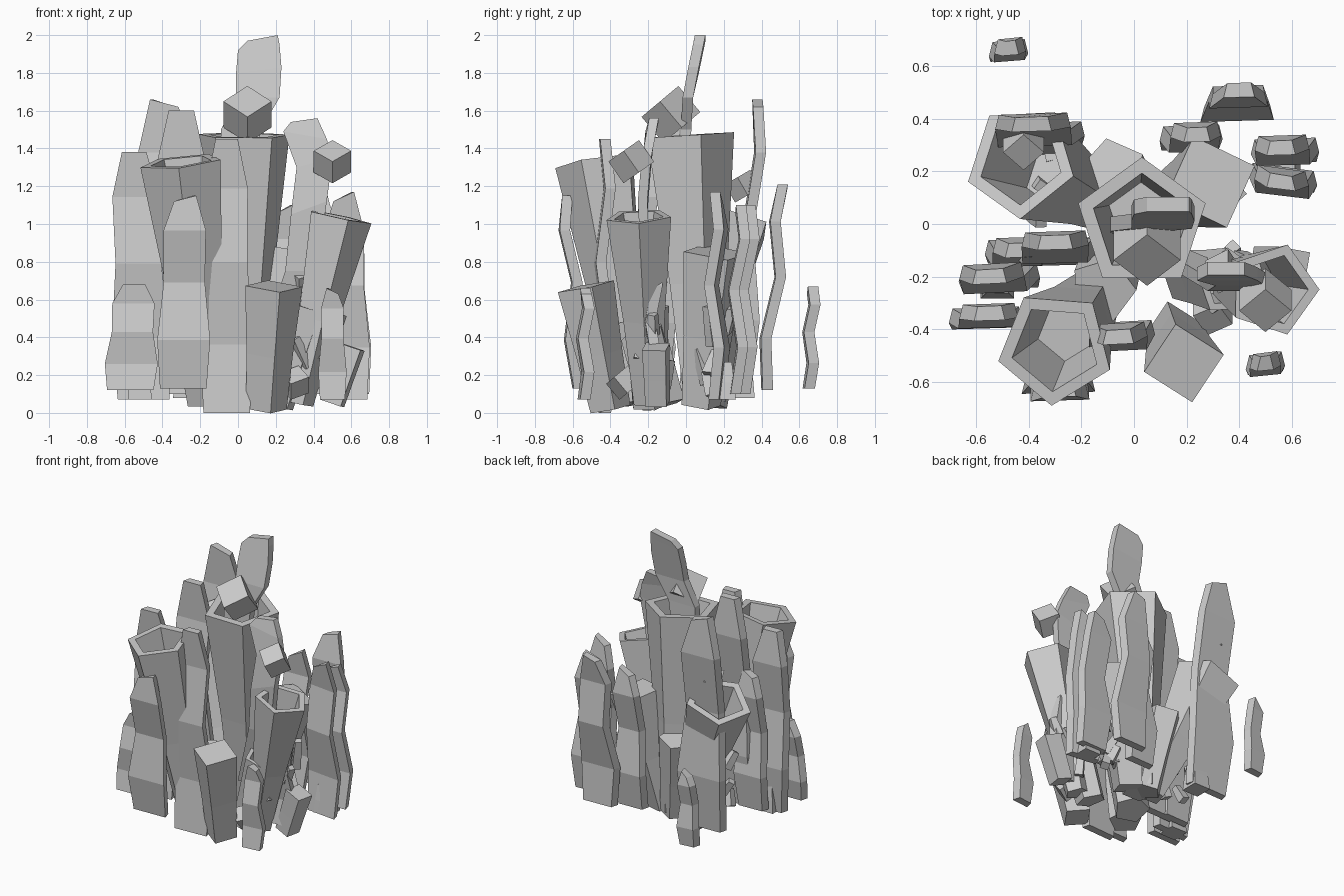
import bpy, bmesh, math, random
from mathutils import Vector, Matrix

if "Cube" in bpy.data.objects:
    bpy.data.objects.remove(bpy.data.objects["Cube"])

random.seed(4)


def finish(bm, name):
    bmesh.ops.recalc_face_normals(bm, faces=bm.faces)
    me = bpy.data.meshes.new(name)
    bm.to_mesh(me)
    bm.free()
    ob = bpy.data.objects.new(name, me)
    bpy.context.collection.objects.link(ob)
    return ob


def skin(bm, rings):
    """Join rings of verts with quads and cap both ends."""
    n = len(rings[0])
    for a, b in zip(rings, rings[1:]):
        for i in range(n):
            j = (i + 1) % n
            bm.faces.new((a[i], a[j], b[j], b[i]))
    bm.faces.new(rings[0])
    bm.faces.new(rings[-1])


def column(name, base, top, r0, r1, sides=5, rot=90, hollow=0.0):
    """Flared prism between two points; hollow = depth of the mouth."""
    base, top = Vector(base), Vector(top)
    length = (top - base).length
    q = Vector((0, 0, 1)).rotation_difference((top - base).normalized())
    rows = [(0, r0), (0.45, r0 + (r1 - r0) * 0.35), (1, r1)]
    if hollow:
        rows += [(1, r1 * 0.76), (1 - hollow / length, r1 * 0.5)]
    bm = bmesh.new()
    rings = []
    for t, r in rows:
        ring = []
        for i in range(sides):
            a = math.radians(rot) + i * math.tau / sides
            p = q @ Vector((r * math.cos(a), r * math.sin(a), 0))
            ring.append(bm.verts.new(base.lerp(top, t) + p))
        rings.append(ring)
    skin(bm, rings)
    return finish(bm, name)


def blade(name, x0, x1, w, y0, y1, z0, z1, slant=0.0, yaw=.03, wave=1, thick=0.055):
    """Wavy flat frond: x/y run from base to tip, w = greatest half width."""
    prof = [(0, .88, 0), (.25, 1, .03), (.55, .78, -.025), (.82, .8, .025), (1, .42, 0)]
    k = min(1, z1 - z0) * wave
    h = thick / 2
    bm = bmesh.new()
    rings = []
    for n, (t, f, dy) in enumerate(prof):
        x = x0 + (x1 - x0) * t
        y = y0 + (y1 - y0) * t + dy * k
        z = z0 + (z1 - z0) * t
        s = slant if n == 4 else 0
        zl, zr = z - max(s, 0), z + min(s, 0)
        e = w * f
        rings.append([bm.verts.new(v) for v in (
            (x - e, y - h - e * yaw, zl), (x + e, y - h + e * yaw, zr),
            (x + e - h / 2, y + h + e * yaw, zr), (x - e + h / 2, y + h - e * yaw, zl))])
    skin(bm, rings)
    return finish(bm, name)


def bent_blade(name, rows, h=.028):
    """Frond given by rows of left x, right x, y, left z, right z."""
    bm = bmesh.new()
    rings = [[bm.verts.new(v) for v in ((a, y - h, za), (b, y - h, zb),
                                        (b, y + h, zb), (a, y + h, za))]
             for a, b, y, za, zb in rows]
    skin(bm, rings)
    return finish(bm, name)


def cube(name, loc, size, rx=40, rz=45):
    bm = bmesh.new()
    m = (Matrix.Translation(loc) @ Matrix.Rotation(math.radians(rx), 4, 'X')
         @ Matrix.Rotation(math.radians(rz), 4, 'Z'))
    bmesh.ops.create_cube(bm, size=size, matrix=m)
    return finish(bm, name)


# Open five-sided tubes
column("tube_centre", (.02, .09, .05), (.03, 0, 1.47), .12, .255, hollow=.5)
column("tube_front_left", (-.16, -.28, .05), (-.3, -.47, 1.33), .11, .225, rot=50, hollow=.4)
column("tube_right", (.32, -.2, .05), (.53, -.25, 1.04), .08, .18, rot=0, hollow=.35)
column("tube_back_left", (-.08, .06, .08), (-.43, .24, 1.0), .1, .225, rot=55, hollow=.35)
column("tube_low_right", (.2, -.2, .04), (.36, -.22, .56), .1, .13, rot=20, hollow=.2)

# Closed columns
column("block_front", (.15, -.4, .02), (.19, -.53, .67), .11, .155, 4, 12)
column("block_back", (.12, .08, .04), (.29, .16, .85), .11, .185, 4, 20)
column("block_right", (.5, -.15, .05), (.6, -.16, .35), .08, .09, 4, 35)
column("block_base", (-.08, -.12, .04), (-.12, -.25, .5), .12, .13, 5, 0)
column("block_base_back", (.0, .12, .04), (-.08, .2, .62), .1, .13, 5, 30)

# Loose tilted cubes
cube("cube_top", (.05, -.08, 1.58), .18)
cube("cube_right", (.5, -.29, 1.33), .14, 35)
cube("cube_back_left", (-.42, .3, 1.2), .11, 30)
cube("cube_low", (.3, -.33, .16), .11, 40, 30)
cube("cube_middle", (.34, -.18, .7), .1, 30, 30)

# Fronds: x0, x1, half width, y0, y1, z0, z1, slant, yaw, wave
front = [
    (-.06, -.06, .14, -.43, -.43, 0, 1.45, 0, .05),
    (-.29, -.28, .14, -.57, -.63, .13, 1.15, .03, .03, -1),
    (-.57, -.55, .14, -.37, -.34, .12, .68, 0),
    (-.5, -.55, .155, -.22, -.2, .07, 1.38, 0, .05),
    (-.3, -.3, .16, -.13, -.07, .1, 1.6, 0),
    (.5, .5, .075, -.54, -.53, .07, .66, -.03, .1),
    (-.45, -.44, .12, -.12, -.1, .1, 1.1, .05),
]
back = [
    (-.36, -.39, .18, .31, .38, .1, 1.66, -.04),
    (.57, .56, .13, .16, .16, .07, 1.17, .05, -.12),
    (.58, .56, .13, .26, .29, .1, 1.1, .04),
    (.39, .4, .14, .43, .51, .12, 1.21, .03, .03, -1),
    (.21, .24, .12, .31, .34, .1, 1.1, .05),
    (-.48, -.47, .075, .65, .67, .13, .67, .04, .08),
    (.46, .44, .12, -.18, -.17, .1, .8, 0),
]
for side, table in (("front", front), ("back", back)):
    for i, row in enumerate(table):
        blade(f"frond_{side}_{i + 1}", *row)

# Leaning fronds at the top and the right
bent_blade("frond_top", [(-.09, .06, -.01, 1.0, 1.0), (-.09, .12, .0, 1.5, 1.5),
                         (-.01, .22, .01, 1.67, 1.67), (-.01, .23, .04, 1.8, 1.83),
                         (.0, .22, .065, 1.92, 1.95), (.05, .21, .075, 1.97, 2.0)])
bent_blade("frond_right_lean", [(.1, .2, -.12, .3, .3), (.25, .42, -.21, .75, .75),
                                (.28, .47, -.23, 1.05, 1.12), (.31, .5, -.21, 1.3, 1.35),
                                (.24, .47, -.19, 1.49, 1.45), (.28, .42, -.17, 1.54, 1.56)], .025)

# Small shards among the stems, fanning outwards
for i in range(24):
    cx, cy = ((.42, -.2), (-.36, .18), (.3, .14), (-.3, .12))[i % 4]
    b = Vector((cx + random.uniform(-.1, .1), cy + random.uniform(-.08, .08), random.uniform(.08, .5)))
    t = b + Vector((random.uniform(-.1, .1), random.uniform(-.06, .06), random.uniform(.1, .22)))
    column(f"shard_{i + 1}", b, t, .04, .03, 4, random.uniform(0, 90))

# Wider feet under the big fronds
for i, (x, y, z) in enumerate([(-.52, -.22, .07), (.57, .2, .07), (-.28, .3, .08)]):
    column(f"foot_{i + 1}", (x, y, z), (x, y, z + .2), .09, .06, 4, 45)
